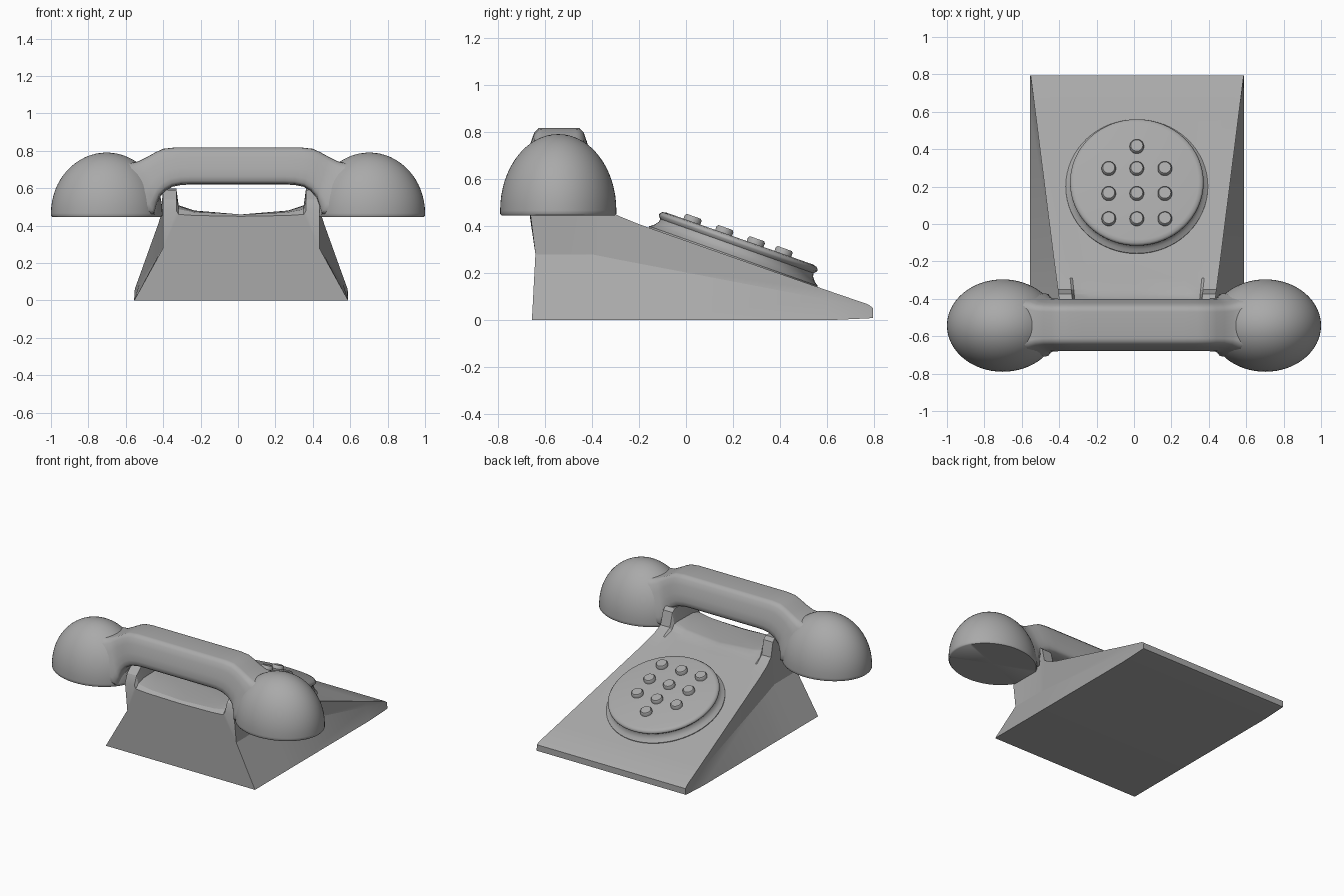
import bpy, bmesh, math
from mathutils import Matrix, Vector

cube = bpy.data.objects.get("Cube")
if cube:
    bpy.data.objects.remove(cube, do_unlink=True)

grey = bpy.data.materials.new("plain_grey")
grey.use_nodes = True
grey.diffuse_color = (0.4, 0.4, 0.4, 1)
grey.node_tree.nodes["Principled BSDF"].inputs["Base Color"].default_value = (0.4, 0.4, 0.4, 1)


def finish(bm, name, angle=40, bevel=0, matrix=None):
    bmesh.ops.recalc_face_normals(bm, faces=bm.faces)
    mesh = bpy.data.meshes.new(name)
    bm.to_mesh(mesh)
    bm.free()
    obj = bpy.data.objects.new(name, mesh)
    bpy.context.collection.objects.link(obj)
    mesh.materials.append(grey)
    if matrix:
        obj.matrix_world = matrix
    if bevel:
        mod = obj.modifiers.new("soft_edges", "BEVEL")
        mod.width, mod.segments = bevel, 2
        mod.limit_method, mod.angle_limit = "ANGLE", math.radians(35)
    bpy.ops.object.select_all(action="DESELECT")
    obj.select_set(True)
    bpy.context.view_layer.objects.active = obj
    bpy.ops.object.shade_smooth_by_angle(angle=math.radians(angle))
    return obj


def loft(rings):
    bm = bmesh.new()
    loops = [[bm.verts.new(p) for p in ring] for ring in rings]
    n = len(loops[0])
    for a, b in zip(loops, loops[1:]):
        for i in range(n):
            j = (i + 1) % n
            bm.faces.new((a[i], a[j], b[j], b[i]))
    bm.faces.new(loops[0])
    bm.faces.new(loops[-1])
    return bm


def lathe(profile, steps):
    bm = bmesh.new()
    verts = [bm.verts.new((r, 0, z)) for r, z in profile]
    edges = [bm.edges.new(pair) for pair in zip(verts, verts[1:])]
    bmesh.ops.spin(bm, geom=verts + edges, cent=(0, 0, 0), axis=(0, 0, 1),
                   angle=math.tau, steps=steps)
    bmesh.ops.remove_doubles(bm, verts=bm.verts, dist=0.0005)
    return bm


MID = 0.017   # sideways centre of the body


# Wedge body: slices along y, with raised cradle shoulders at the front
def body_slice(yb, yc, yt, zb, zc, zt, rise, w):
    half = [(0.572, yb, zb), (w, yc, zc), (w, yt, zt + rise),
            (w * 0.83, yt, zt + rise), (w * 0.8, yt, zt + rise * 0.35),
            (w * 0.6, yt, zt + rise * 0.15)]
    right = [(MID + x, y, z) for x, y, z in half]
    left = [(MID - x, y, z) for x, y, z in reversed(half)]
    return right + [(MID, yt, zt)] + left


slices = [
    (-0.655, -0.64, -0.665, 0, 0.28, 0.45, 0.03, 0.418),
    (-0.63, -0.62, -0.64, 0, 0.28, 0.46, 0.08, 0.418),
    (-0.58, -0.58, -0.58, 0, 0.28, 0.46, 0.13, 0.418),
    (-0.4, -0.4, -0.4, 0, 0.28, 0.46, 0.14, 0.418),
    (-0.375, -0.375, -0.375, 0, 0.275, 0.46, 0.12, 0.421),
    (-0.35, -0.35, -0.35, 0, 0.27, 0.455, 0.03, 0.424),
    (-0.29, -0.29, -0.29, 0, 0.258, 0.44, 0.005, 0.432),
    (-0.2, -0.2, -0.2, 0, 0.241, 0.408, 0, 0.444),
    (0.6, 0.6, 0.6, 0, 0.088, 0.127, 0, 0.545),
    (0.775, 0.775, 0.775, 0.008, 0.053, 0.067, 0, 0.567),
    (0.795, 0.795, 0.795, 0.01, 0.045, 0.052, 0, 0.57),
]
finish(loft([body_slice(*s) for s in slices]), "wedge_body", 25)

# Tilted dial plate with a waisted rim
tilt = Matrix.Translation((0.015, 0.2, 0.268)) @ Matrix.Rotation(-math.atan(0.354), 4, "X")
dial = [(0, -0.03), (0.38, -0.03), (0.38, 0.005), (0.362, 0.018), (0.348, 0.036),
        (0.346, 0.05), (0.357, 0.062), (0.357, 0.07), (0.348, 0.08), (0.33, 0.084), (0, 0.084)]
finish(lathe(dial, 64), "dial_plate", 45, matrix=tilt)

# Push buttons: three rows of three and one at the far end
spots = [(x, y) for y in (-0.215, -0.072, 0.07) for x in (-0.15, 0, 0.15)] + [(0, 0.195)]
button = [(0, 0.07), (0.038, 0.07), (0.038, 0.1), (0.032, 0.108), (0, 0.108)]
for i, (x, y) in enumerate(spots):
    finish(lathe(button, 24), f"button_{i + 1}", 40,
           matrix=tilt @ Matrix.Translation((x, y, 0)))

# Domed ear and mouth pieces
arc = [(math.cos(t * math.pi / 32), 0.06 + 0.94 * math.sin(t * math.pi / 32)) for t in range(17)]
dome = [(0, 0), (0.98, 0), (1, 0.02)] + arc[:-1] + [(0, 1)]
for name, side in (("ear_piece", -1), ("mouth_piece", 1)):
    bm = lathe(dome, 64)
    bmesh.ops.scale(bm, vec=(0.298, 0.247, 0.345), verts=bm.verts)
    bmesh.ops.translate(bm, vec=(0.702 * side, -0.543, 0.446), verts=bm.verts)
    finish(bm, name, 50)

# Handle: a soft trapezoid section swept in an arch between the two pieces
half_section = [(0.5, 0), (0.9, 0.03), (0.98, 0.1), (1, 0.22), (0.96, 0.45),
                (0.84, 0.72), (0.75, 0.9), (0.62, 0.99), (0.5, 1)]
section = half_section + [(-u, v) for u, v in reversed(half_section)]


def handle_ring(xt, xb, zt, zb, w):
    return [(xb + (xt - xb) * v, -0.54 + w * u, zb + (zt - zb) * v) for u, v in section]


half_path = [
    (0.27, 0.25, 0.818, 0.62, 0.14), (0.34, 0.3, 0.818, 0.618, 0.14),
    (0.4, 0.35, 0.811, 0.608, 0.14), (0.44, 0.39, 0.793, 0.585, 0.14),
    (0.485, 0.42, 0.768, 0.55, 0.142), (0.53, 0.435, 0.745, 0.5, 0.15),
    (0.57, 0.445, 0.735, 0.455, 0.168), (0.64, 0.6, 0.735, 0.455, 0.18),
]
path = [(-a, -b, *rest) for a, b, *rest in reversed(half_path)] + half_path
finish(loft([handle_ring(*p) for p in path]), "handle", 50)
